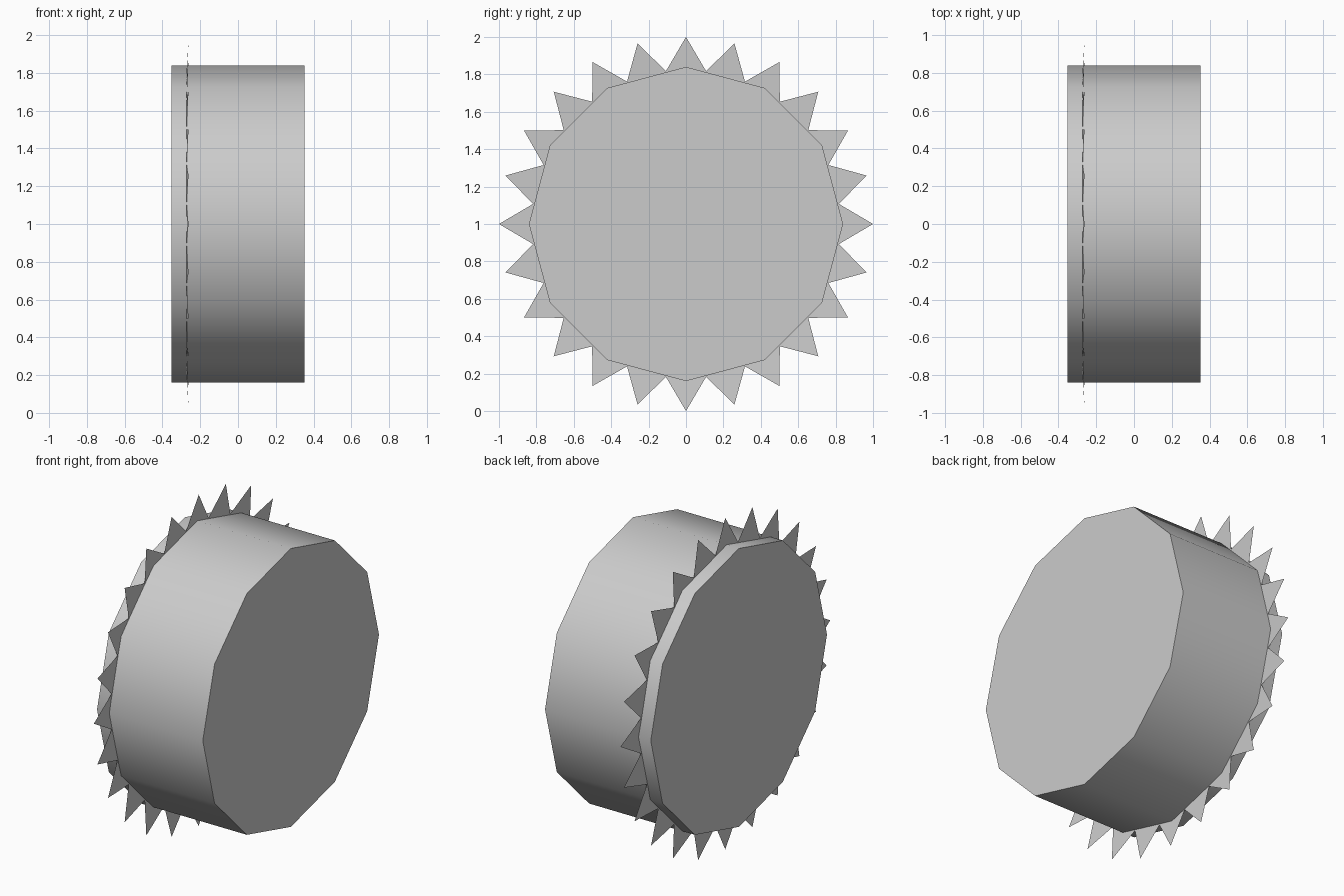
import bpy, bmesh
from math import sin, cos, pi, radians

if "Cube" in bpy.data.objects:
    bpy.data.objects.remove(bpy.data.objects["Cube"])

CENTRE = 1.0


def ring_point(x, r, a):
    return (x, r * sin(a), CENTRE + r * cos(a))


def make_object(name, bm):
    bmesh.ops.recalc_face_normals(bm, faces=bm.faces)
    mesh = bpy.data.meshes.new(name)
    bm.to_mesh(mesh)
    bm.free()
    obj = bpy.data.objects.new(name, mesh)
    bpy.context.collection.objects.link(obj)
    return obj


# Twelve-sided drum lying along x
bm = bmesh.new()
ends = [[bm.verts.new(ring_point(x, 0.84, 2 * pi * i / 12)) for i in range(12)]
        for x in (-0.353, 0.353)]
for end in ends:
    bm.faces.new(end)
for i in range(12):
    j = (i + 1) % 12
    bm.faces.new((ends[0][i], ends[0][j], ends[1][j], ends[1][i]))
drum = make_object("drum", bm)
bpy.context.view_layer.objects.active = drum
drum.select_set(True)
bpy.ops.object.shade_smooth_by_angle(angle=radians(40))

# Thin toothed ring: flat inner band with slightly tilted triangular teeth
TEETH = 24
step = 2 * pi / TEETH
bm = bmesh.new()
inner = [bm.verts.new(ring_point(-0.272, 0.76, (i - 0.5) * step)) for i in range(TEETH)]
valley = [bm.verts.new(ring_point(-0.272, 0.824, (i - 0.5) * step)) for i in range(TEETH)]
for i in range(TEETH):
    j = (i + 1) % TEETH
    tip = bm.verts.new(ring_point(-0.262, 1.0, i * step))
    bm.faces.new((inner[i], inner[j], valley[j], valley[i]))
    bm.faces.new((valley[i], valley[j], tip))
make_object("toothed_ring", bm)
